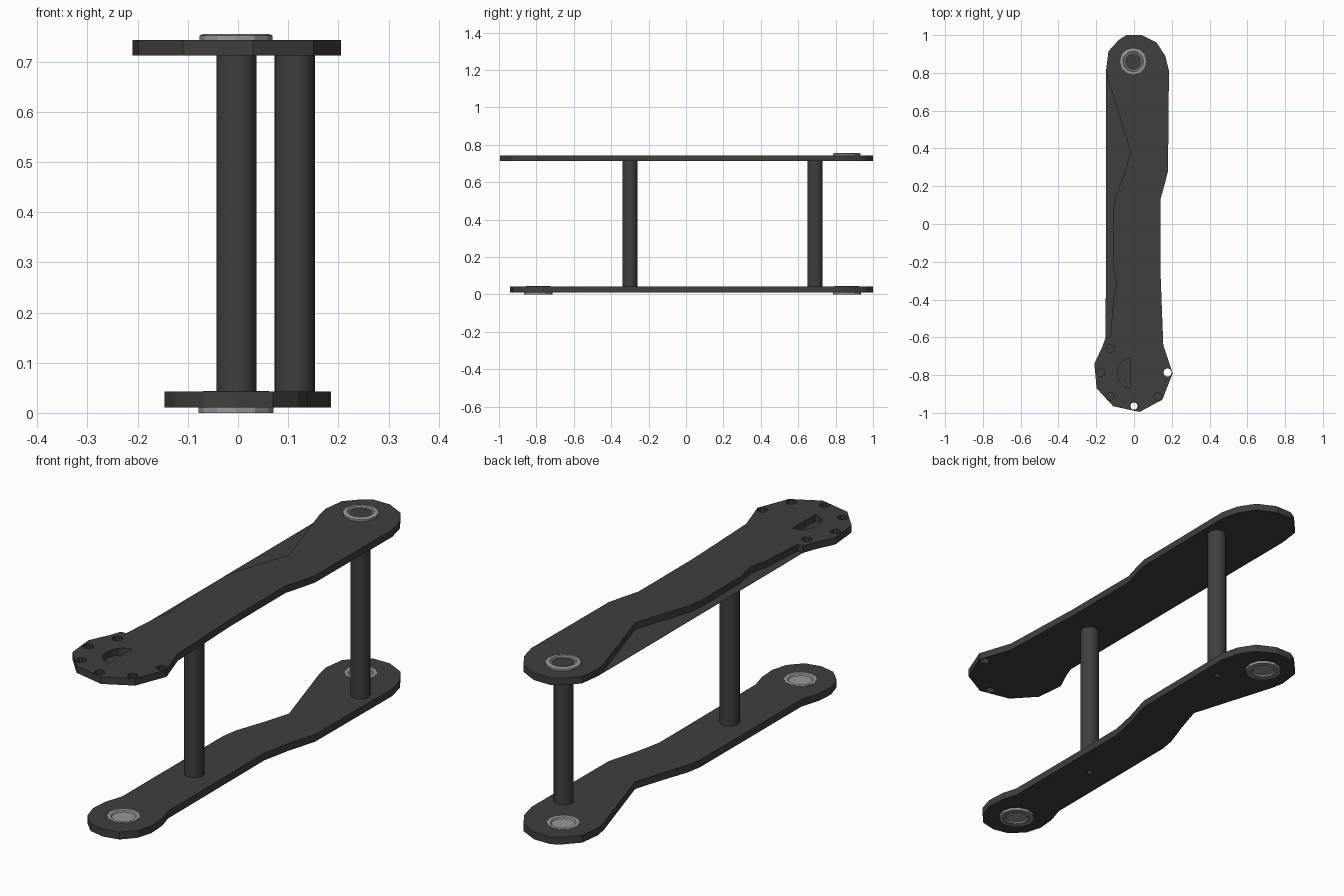
import bpy, bmesh
from math import sin, cos, pi, radians

if "Cube" in bpy.data.objects:
    bpy.data.objects.remove(bpy.data.objects["Cube"])


def material(name, v):
    m = bpy.data.materials.new(name)
    m.diffuse_color = (v, v, v, 1)
    m.use_nodes = True
    m.node_tree.nodes["Principled BSDF"].inputs["Base Color"].default_value = m.diffuse_color
    return m


DARK = material("dark_grey", 0.05)
STEEL = material("steel_grey", 0.32)


def finish(name, mesh, mat):
    mesh.materials.clear()
    mesh.materials.append(mat)
    ob = bpy.data.objects.new(name, mesh)
    bpy.context.collection.objects.link(ob)
    bpy.ops.object.select_all(action='DESELECT')
    bpy.context.view_layer.objects.active = ob
    ob.select_set(True)
    bpy.ops.object.shade_smooth_by_angle(angle=radians(20))
    return ob


def circle(x, y, r, n=12):
    return [(x + r * cos(2 * pi * i / n), y + r * sin(2 * pi * i / n)) for i in range(n)]


def plate(name, outline, holes, z0, z1):
    """Filled 2D outline with holes, extruded from z0 to z1."""
    cu = bpy.data.curves.new(name, 'CURVE')
    cu.dimensions = '2D'
    cu.fill_mode = 'BOTH'
    cu.extrude = (z1 - z0) / 2
    for loop in [outline] + holes:
        s = cu.splines.new('POLY')
        s.points.add(len(loop) - 1)
        for p, (x, y) in zip(s.points, loop):
            p.co = (x, y, 0, 1)
        s.use_cyclic_u = True
    tmp = bpy.data.objects.new("tmp", cu)
    bpy.context.collection.objects.link(tmp)
    dg = bpy.context.evaluated_depsgraph_get()
    mesh = bpy.data.meshes.new_from_object(tmp.evaluated_get(dg))
    bpy.data.objects.remove(tmp)
    bm = bmesh.new()
    bm.from_mesh(mesh)
    bmesh.ops.remove_doubles(bm, verts=bm.verts, dist=1e-5)
    bmesh.ops.recalc_face_normals(bm, faces=bm.faces)
    bmesh.ops.translate(bm, verts=bm.verts, vec=(0, 0, (z0 + z1) / 2))
    bm.to_mesh(mesh)
    bm.free()
    return finish(name, mesh, DARK)


def lathe(name, profile, x, y, mat, n=16):
    """Revolve an (r, z) profile about a vertical axis; r = 0 closes the end."""
    bm = bmesh.new()
    vs = [bm.verts.new((x + r, y, z)) for r, z in profile]
    es = [bm.edges.new(p) for p in zip(vs, vs[1:])]
    bmesh.ops.spin(bm, geom=vs + es, cent=(x, y, 0), axis=(0, 0, 1),
                   angle=2 * pi, steps=n, use_merge=True)
    bmesh.ops.remove_doubles(bm, verts=bm.verts, dist=1e-5)
    bmesh.ops.recalc_face_normals(bm, faces=bm.faces)
    mesh = bpy.data.meshes.new(name)
    bm.to_mesh(mesh)
    bm.free()
    return finish(name, mesh, mat)


# Outline pieces shared by the plates
head = [(.18, .28), (.185, .81), (.165, .89), (.12, .96), (.04, 1.0), (-.04, 1.0),
        (-.08, .975), (-.135, .915), (-.147, .82)]
waist = [(-.135, .76), (-.018, .38), (-.055, .26), (-.10, .13), (-.112, .06)]
far, near = (-.004, .86), (-.004, -.79)
posts = [(-.003, -.30), (.113, .69)]

# Bottom plate, with screw holes under the posts
foot = [(-.115, -.64), (-.14, -.72), (-.147, -.80), (-.125, -.87), (-.07, -.925), (0, -.94),
        (.07, -.925), (.12, -.87), (.14, -.80), (.135, -.72), (.115, -.65), (.115, .02), (.14, .14)]
plate("bottom_plate", head + waist + foot,
      [circle(*far, .066), circle(*near, .066)] + [circle(*p, .014, 8) for p in posts], .011, .043)

# Top plate with a wide mounting end, bolt holes and half-round pocket
mount = [(-.15, -.60), (-.168, -.65), (-.21, -.74), (-.198, -.87), (-.11, -.965), (.03, -.995),
         (.15, -.93), (.205, -.79), (.155, -.64), (.14, -.25), (.14, .13), (.165, .22)]
neck = [(-.112, -.22), (-.092, -.32), (-.11, -.40), (-.125, -.60)]
bolts = [(.178 * cos(radians(a)), -.786 + .178 * sin(radians(a))) for a in (135, 180, 225, 270, 315, 0)]
pocket = [(-.02 - .067 * sin(pi * i / 8), -.79 + .08 * cos(pi * i / 8)) for i in range(9)]
plate("top_plate", head + waist + neck + mount,
      [circle(*far, .058)] + [circle(*b, .022, 10) for b in bolts] + [pocket], .713, .743)

# Thin underside skin that closes the side notch and most of the holes
plate("top_plate_underside", head + mount,
      [circle(*bolts[5], .022, 10), circle(*bolts[3], .02, 10)], .712, .7135)

# Flanged bearings
for name, c in (("far_bottom_bearing", far), ("near_bottom_bearing", near)):
    lathe(name, [(0, .008), (.046, .008), (.050, .002), (.058, .002), (.060, 0), (.075, 0), (.075, .011),
                 (.066, .011), (.066, .044), (.052, .044), (.048, .038), (0, .038)], *c, STEEL, 12)
lathe("top_bearing", [(.046, .7135), (.046, .749), (.052, .749), (.055, .755), (.066, .755),
                      (.073, .752), (.073, .743), (.058, .743), (.058, .7135)], *far, STEEL, 12)
lathe("top_bearing_core", [(0, .7135), (.046, .7135), (.046, .746), (0, .746)], *far, DARK, 12)

# Spacer posts
for name, p in zip(("near_post", "far_post"), posts):
    lathe(name, [(0, .043), (.04, .043), (.04, .712), (0, .712)], *p, DARK, 20)
